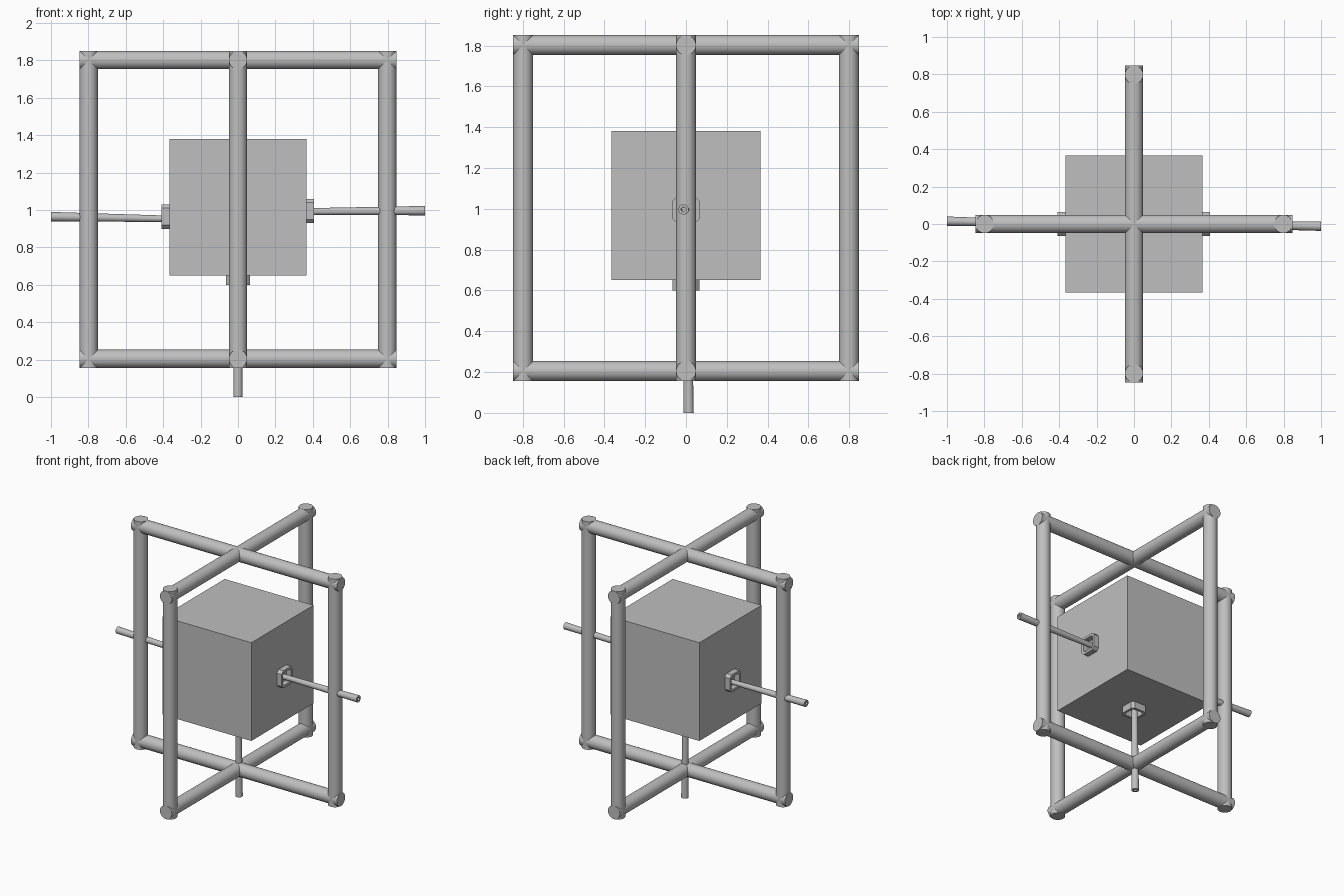
import bpy, bmesh, math
from mathutils import Vector

if "Cube" in bpy.data.objects:
    bpy.data.objects.remove(bpy.data.objects["Cube"])

grey = bpy.data.materials.new("grey")
grey.diffuse_color = (0.52, 0.52, 0.52, 1)
grey.use_nodes = True
grey.node_tree.nodes["Principled BSDF"].inputs["Base Color"].default_value = grey.diffuse_color


def make(name, bm, smooth=False):
    bmesh.ops.recalc_face_normals(bm, faces=bm.faces)
    me = bpy.data.meshes.new(name)
    bm.to_mesh(me)
    bm.free()
    ob = bpy.data.objects.new(name, me)
    bpy.context.collection.objects.link(ob)
    me.materials.append(grey)
    if smooth:
        bpy.ops.object.select_all(action='DESELECT')
        ob.select_set(True)
        bpy.context.view_layer.objects.active = ob
        bpy.ops.object.shade_smooth_by_angle(angle=math.radians(35))
    return ob


def place(ob, a, b):
    """Put the object's local z axis along a -> b, origin at a."""
    ob.location = a
    ob.rotation_mode = 'QUATERNION'
    ob.rotation_quaternion = (Vector(b) - Vector(a)).to_track_quat('Z', 'Y')


def bar(name, a, b, r=0.049):
    length = (Vector(b) - Vector(a)).length
    bm = bmesh.new()
    bmesh.ops.create_cone(bm, cap_ends=True, segments=32, radius1=r, radius2=r, depth=length)
    bmesh.ops.translate(bm, verts=bm.verts, vec=(0, 0, length / 2))
    place(make(name, bm, True), a, b)


def lathe(name, profile, a, b, segs=24):
    """Spin a closed (radius, height) profile around the axis a -> b."""
    bm = bmesh.new()
    rings = [[bm.verts.new((r * math.cos(t), r * math.sin(t), h))
              for t in (2 * math.pi * i / segs for i in range(segs))] for r, h in profile]
    for p, q in zip(rings, rings[1:] + rings[:1]):
        for i in range(segs):
            j = (i + 1) % segs
            bm.faces.new((p[i], p[j], q[j], q[i]))
    place(make(name, bm, True), a, b)


def collar(name, a, b, half=0.065, cut=0.02, wall=0.018):
    """Square ring with cut corners."""
    h = (Vector(b) - Vector(a)).length

    def outline(s, c):
        k = s - c
        return [(s, -k), (s, k), (k, s), (-k, s), (-s, k), (-s, -k), (-k, -s), (k, -s)]
    inner = outline(half - wall, cut * 0.6)
    loops = [(outline(half, cut), 0), (outline(half, cut), h), (inner, h), (inner, 0)]
    bm = bmesh.new()
    rings = [[bm.verts.new((x, y, z)) for x, y in pts] for pts, z in loops]
    for p, q in zip(rings, rings[1:] + rings[:1]):
        for i in range(8):
            j = (i + 1) % 8
            bm.faces.new((p[i], p[j], q[j], q[i]))
    place(make(name, bm), a, b)


# Two crossing rectangular frames of round bars
E, C, LO, HI = 0.847, 0.798, 0.205, 1.802
for s, side in ((-1, "low"), (1, "high")):
    bar(f"upright_x_{side}", (s * C, 0, LO - 0.049), (s * C, 0, HI + 0.049))
    bar(f"upright_y_{side}", (0, s * C, LO - 0.049), (0, s * C, HI + 0.049))
    z = LO if s < 0 else HI
    bar(f"crossbar_x_{side}", (-E, 0, z), (E, 0, z))
    bar(f"crossbar_y_{side}", (0, -E, z), (0, E, z))

# Central box
bm = bmesh.new()
bmesh.ops.create_cube(bm, size=0.73)
make("central_box", bm).location = (0, 0, 1.015)

# Collars on the box and hollow rods leaving them
parts = {
    "left": ((-0.365, 0, 0.965), (-0.408, 0, 0.965), (-0.365, 0, 0.953), (-1, 0.015, 0.965), 0.017),
    "right": ((0.365, 0, 0.995), (0.405, 0, 0.995), (0.365, 0, 0.992), (1, -0.012, 0.997), 0.018),
    "bottom": ((0, 0, 0.65), (0, 0, 0.6), (0, 0.005, 0.65), (0, 0.013, 0), 0.021),
}
for name, (c0, c1, r0, r1, r) in parts.items():
    collar(name + "_collar", c0, c1)
    n = (Vector(r1) - Vector(r0)).length
    lathe(name + "_rod", [(r, 0), (0.025, n), (0.012, n), (0.012, 0)], r0, r1)
